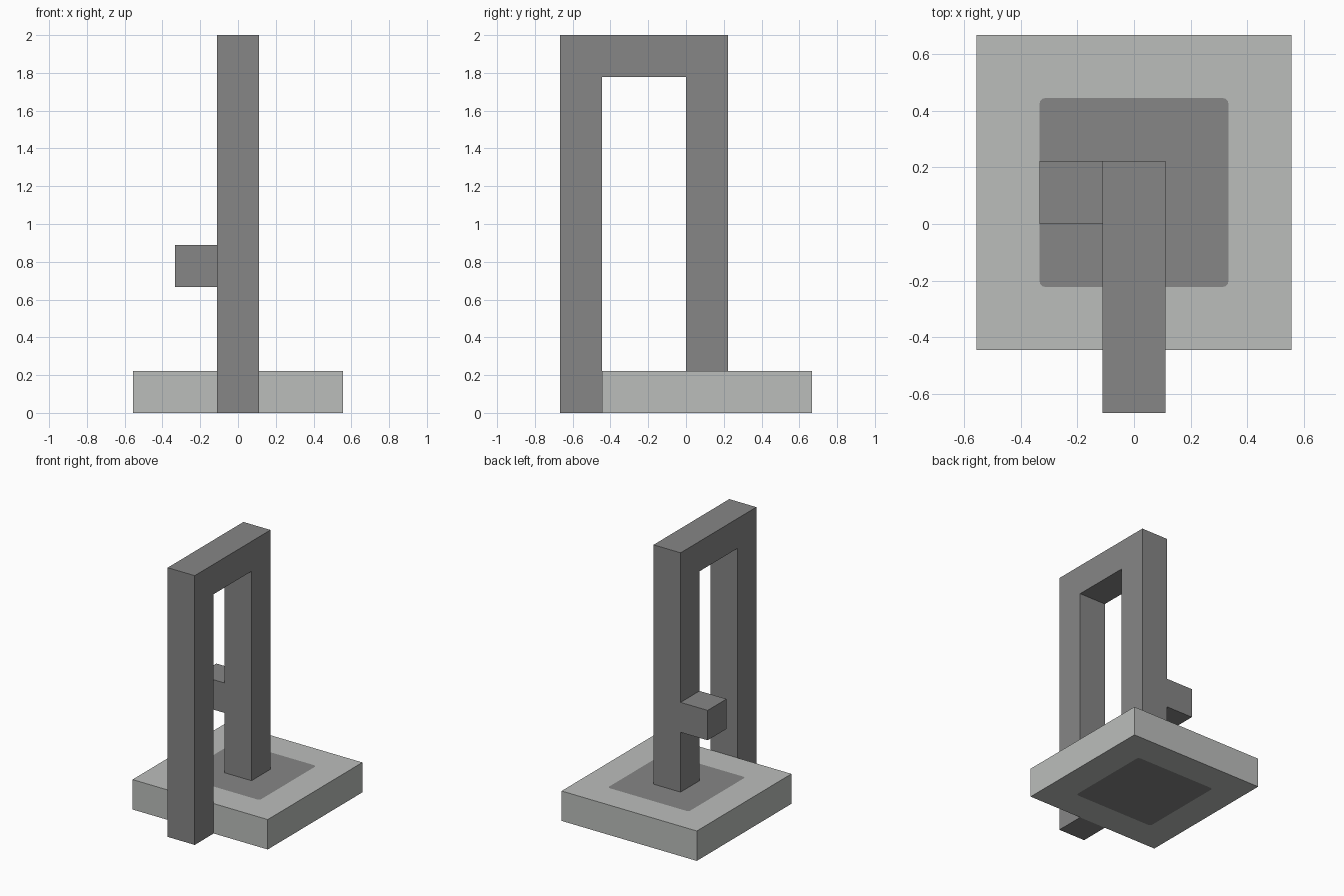
import bpy
import bmesh
from math import radians, cos, sin
from mathutils import Vector

cube = bpy.data.objects.get("Cube")
if cube:
    bpy.data.objects.remove(cube, do_unlink=True)

U = 2 / 9  # the model sits on a grid of this unit


def material(name, color):
    mat = bpy.data.materials.new(name)
    mat.use_nodes = True
    mat.diffuse_color = (*color, 1)
    mat.node_tree.nodes["Principled BSDF"].inputs["Base Color"].default_value = (*color, 1)
    return mat


def add_object(name, bm, *mats):
    mesh = bpy.data.meshes.new(name)
    bm.normal_update()
    bm.to_mesh(mesh)
    bm.free()
    for mat in mats:
        mesh.materials.append(mat)
    obj = bpy.data.objects.new(name, mesh)
    bpy.context.collection.objects.link(obj)
    return obj


def thicken(obj, thickness, offset):
    mod = obj.modifiers.new("Thickness", "SOLIDIFY")
    mod.thickness = thickness
    mod.offset = offset


def rounded_square(half, radius, steps=3):
    points = []
    for quarter in range(4):
        mid = radians(45 + 90 * quarter)
        centre = Vector((cos(mid), sin(mid))) * (half - radius) * 2 ** 0.5
        for i in range(steps + 1):
            a = radians(90 * (quarter + i / steps))
            points.append(centre + Vector((cos(a), sin(a))) * radius)
    return points


light_grey = material("light grey", (0.50, 0.515, 0.50))
dark_grey = material("dark grey", (0.24, 0.24, 0.24))

# Base slab with a rounded square inlay on its top and underside
bm = bmesh.new()
inner = [bm.verts.new((p.x, p.y, 0)) for p in rounded_square(1.5 * U, 0.02)]
outer = [bm.verts.new((x * 2.5 * U, y * 2.5 * U, 0))
         for x, y in ((1, 1), (-1, 1), (-1, -1), (1, -1))]
edges = [bm.edges.new((loop[i - 1], loop[i]))
         for loop in (inner, outer) for i in range(len(loop))]
bmesh.ops.triangle_fill(bm, edges=edges, use_beauty=True, normal=(0, 0, 1))
for face in list(bm.faces):
    if all(v in inner for v in face.verts):
        bm.faces.remove(face)
inlay = bm.faces.new(inner)
inlay.material_index = 1
bmesh.ops.recalc_face_normals(bm, faces=bm.faces)
if inlay.normal.z < 0:
    bmesh.ops.reverse_faces(bm, faces=bm.faces)
base = add_object("base_slab", bm, light_grey, dark_grey)
base.location.y = U / 2
thicken(base, U, 1)

# Tall hooked frame: long front post, top beam and shorter back post
outline = [(-3, 0), (-2, 0), (-2, 8), (0, 8), (0, 1), (1, 1), (1, 9), (-3, 9)]
bm = bmesh.new()
bm.faces.new([bm.verts.new((0, y * U, z * U)) for y, z in outline])
frame = add_object("hooked_frame", bm, dark_grey)
thicken(frame, U, 0)

# Short arm on the right of the back post
bm = bmesh.new()
bmesh.ops.create_cube(bm, size=U)
arm = add_object("side_arm", bm, dark_grey)
arm.location = (-U, U / 2, 3.5 * U)
